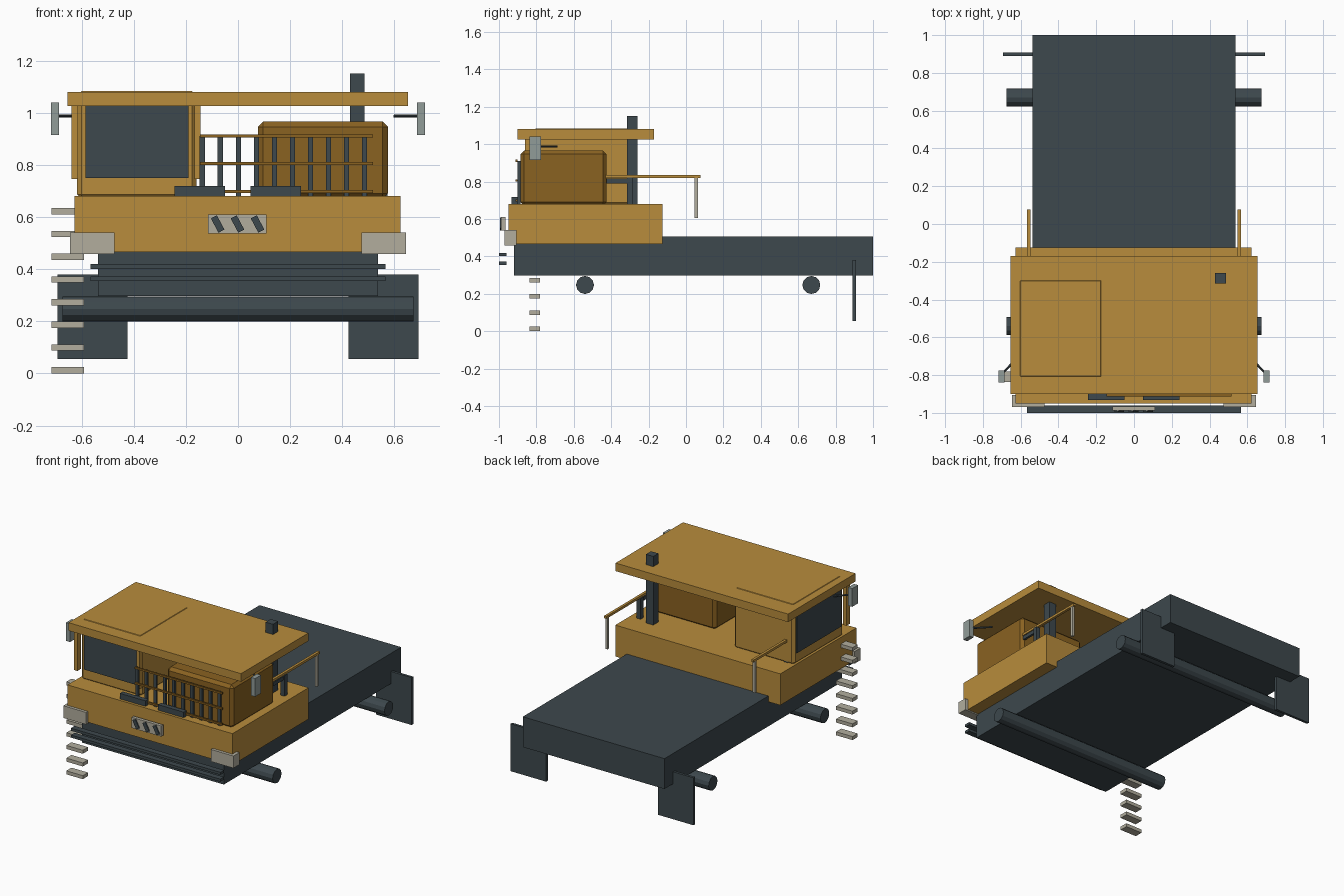
import bpy
import math
from mathutils import Vector

cube = bpy.data.objects.get("Cube")
if cube:
    bpy.data.objects.remove(cube, do_unlink=True)


def material(name, rgb):
    def linear(c):
        c /= 255
        return c / 12.92 if c <= 0.04045 else ((c + 0.055) / 1.055) ** 2.4
    col = (*[linear(c) for c in rgb], 1)
    m = bpy.data.materials.new(name)
    m.use_nodes = True
    m.diffuse_color = col
    m.node_tree.nodes["Principled BSDF"].inputs["Base Color"].default_value = col
    return m


ochre = material("ochre paint", (184, 140, 60))
brown = material("brown paint", (138, 98, 33))
dark = material("dark slate", (61, 72, 77))
beige = material("beige steel", (178, 174, 158))
grey = material("grey mirror", (145, 156, 153))


def box(name, mat, x, y, z, bevel=0, tilt=0):
    """Box from (min, max) ranges on each axis."""
    ranges = (x, y, z)
    bpy.ops.mesh.primitive_cube_add(size=1, location=[(a + b) / 2 for a, b in ranges])
    ob = bpy.context.object
    ob.name = name
    ob.scale = [b - a for a, b in ranges]
    bpy.ops.object.transform_apply(location=False, rotation=False, scale=True)
    ob.rotation_euler.y = tilt
    ob.data.materials.append(mat)
    if bevel:
        mod = ob.modifiers.new("chamfer", "BEVEL")
        mod.width = bevel
        mod.segments = 1
    return ob


def rod(name, mat, start, end, radius, sides=12):
    a, b = Vector(start), Vector(end)
    bpy.ops.mesh.primitive_cylinder_add(vertices=sides, radius=radius,
                                        depth=(b - a).length, location=(a + b) / 2)
    ob = bpy.context.object
    ob.name = name
    ob.rotation_euler = (b - a).to_track_quat("Z", "Y").to_euler()
    ob.data.materials.append(mat)
    return ob


def span(side, a, b):
    """Range mirrored to the chosen side of x = 0."""
    return tuple(sorted((side * a, side * b)))


# Main bodies
box("chassis", dark, (-0.537, 0.537), (-0.92, 1.0), (0.297, 0.505))
box("deck", ochre, (-0.627, 0.623), (-0.95, -0.125), (0.465, 0.68))
box("roof", ochre, (-0.655, 0.653), (-0.90, -0.17), (1.025, 1.08))
box("cab", ochre, (-0.617, -0.16), (-0.822, -0.285), (0.67, 1.083), bevel=0.017)
box("engine_hood", brown, (0.076, 0.575), (-0.885, -0.425), (0.67, 0.966), bevel=0.02)
box("exhaust_stack", dark, (0.43, 0.486), (-0.315, -0.26), (0.68, 1.15))

# Cab windows and front posts
box("front_window", dark, (-0.585, -0.19), (-0.829, -0.82), (0.75, 1.03))
box("side_window", dark, (-0.624, -0.615), (-0.79, -0.31), (0.75, 1.03))
box("outer_cab_post", ochre, (-0.638, -0.614), (-0.862, -0.825), (0.745, 1.03))
box("inner_cab_post", ochre, (-0.166, -0.143), (-0.862, -0.825), (0.745, 1.03))

# Radiator guard
for i in range(10):
    x = -0.137 + i * 0.0692
    box("guard_bar", dark, (x - 0.01, x + 0.01), (-0.90, -0.885), (0.68, 0.91))
for z in (0.698, 0.805, 0.911):
    box("guard_rail", brown, (-0.145, 0.517), (-0.912, -0.90), (z - 0.006, z + 0.006))

# Lamp blocks on the deck edge
for x in (-0.146, 0.144):
    box("lamp_block", dark, (x - 0.097, x + 0.097), (-0.932, -0.90), (0.677, 0.718))

# Front plate with slanted stripes
box("front_plate", beige, (-0.115, 0.11), (-0.988, -0.966), (0.537, 0.61))
for x in (-0.078, -0.002, 0.075):
    box("plate_stripe", dark, (x - 0.013, x + 0.013), (-0.995, -0.987),
        (0.542, 0.604), tilt=math.radians(-28))

# Front step bars
for z in (0.363, 0.41):
    box("front_bar", dark, (-0.566, 0.566), (-1.0, -0.96), (z - 0.009, z + 0.009))

# Boarding ladder
for i in range(8):
    z = i * 0.0871
    box("ladder_rung", beige, (-0.716, -0.591), (-0.836, -0.78), (z, z + 0.024))

# Axles
for y in (-0.54, 0.67):
    rod("axle", dark, (-0.674, y, 0.247), (0.674, y, 0.247), 0.048)

# Paired parts on both sides
for side in (-1, 1):
    box("corner_block", beige, span(side, 0.473, 0.645), (-0.97, -0.905), (0.457, 0.54))
    box("mud_flap", dark, span(side, 0.424, 0.693), (0.89, 0.908), (0.055, 0.38))
    box("mirror", grey, span(side, 0.686, 0.717), (-0.838, -0.775), (0.915, 1.04))
    rod("mirror_arm", dark, (side * 0.60, -0.69, 0.987),
        (side * 0.695, -0.79, 0.987), 0.006, 8)
    box("handrail", ochre, span(side, 0.549, 0.567), (-0.43, 0.077), (0.82, 0.836))
    box("handrail_brace", dark, span(side, 0.55, 0.566), (-0.425, -0.29), (0.79, 0.815))
    box("handrail_post", dark, span(side, 0.543, 0.573), (-0.315, -0.285), (0.68, 0.822))
    box("rear_rail_post", beige, span(side, 0.55, 0.566), (0.046, 0.064), (0.605, 0.822))
